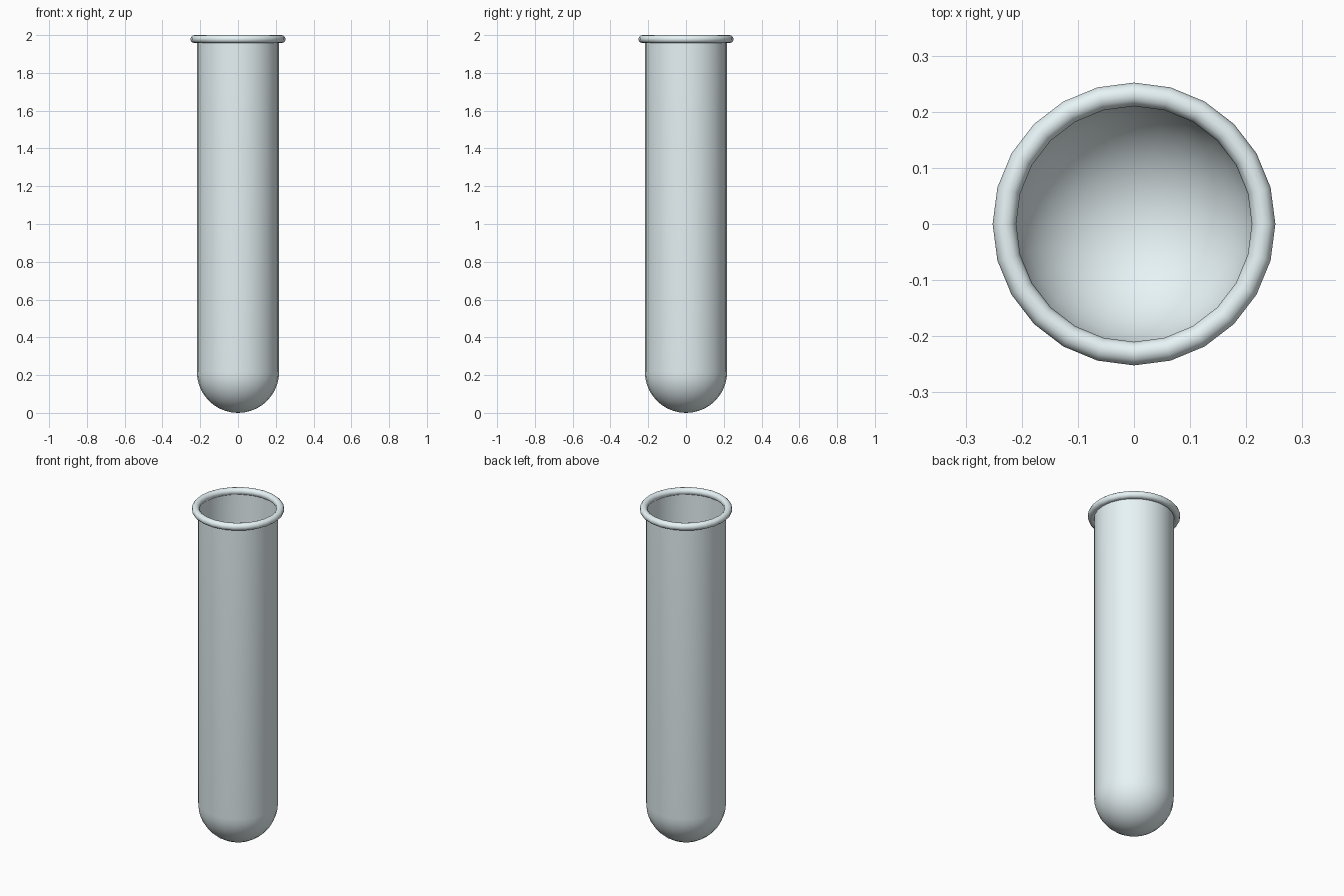
import bpy, bmesh, math

if "Cube" in bpy.data.objects:
    bpy.data.objects.remove(bpy.data.objects["Cube"])

SIDES = 24
R = 0.218          # tube radius
RIM_R, RIM_T = 0.231, 0.021

glass = bpy.data.materials.new("pale_glass")
glass.diffuse_color = (0.80, 0.90, 0.92, 1)
glass.use_nodes = True
glass.node_tree.nodes["Principled BSDF"].inputs["Base Color"].default_value = glass.diffuse_color

def lathe(name, profile, closed=False):
    """Spin an (r, z) profile about the z axis."""
    bm = bmesh.new()
    vs = [bm.verts.new((r, 0, z)) for r, z in profile]
    pairs = list(zip(vs, vs[1:])) + ([(vs[-1], vs[0])] if closed else [])
    es = [bm.edges.new(p) for p in pairs]
    bmesh.ops.spin(bm, geom=vs + es, cent=(0, 0, 0), axis=(0, 0, 1),
                   angle=2 * math.pi, steps=SIDES, use_duplicate=False)
    bmesh.ops.remove_doubles(bm, verts=bm.verts, dist=1e-4)
    bmesh.ops.recalc_face_normals(bm, faces=bm.faces)
    me = bpy.data.meshes.new(name)
    bm.to_mesh(me)
    bm.free()
    me.materials.append(glass)
    me.shade_smooth()
    ob = bpy.data.objects.new(name, me)
    bpy.context.collection.objects.link(ob)
    return ob

# Thin tube: round bottom and straight open wall
arc = [(R * math.sin(a), R - R * math.cos(a))
       for a in (i * math.pi / 2 / 10 for i in range(11))]
lathe("tube", arc + [(R, 2 - RIM_T)])

# Rolled rim
ring = [(RIM_R + RIM_T * math.cos(a), 2 - RIM_T + RIM_T * math.sin(a))
        for a in (i * math.tau / 12 for i in range(12))]
lathe("rim", ring, closed=True)
